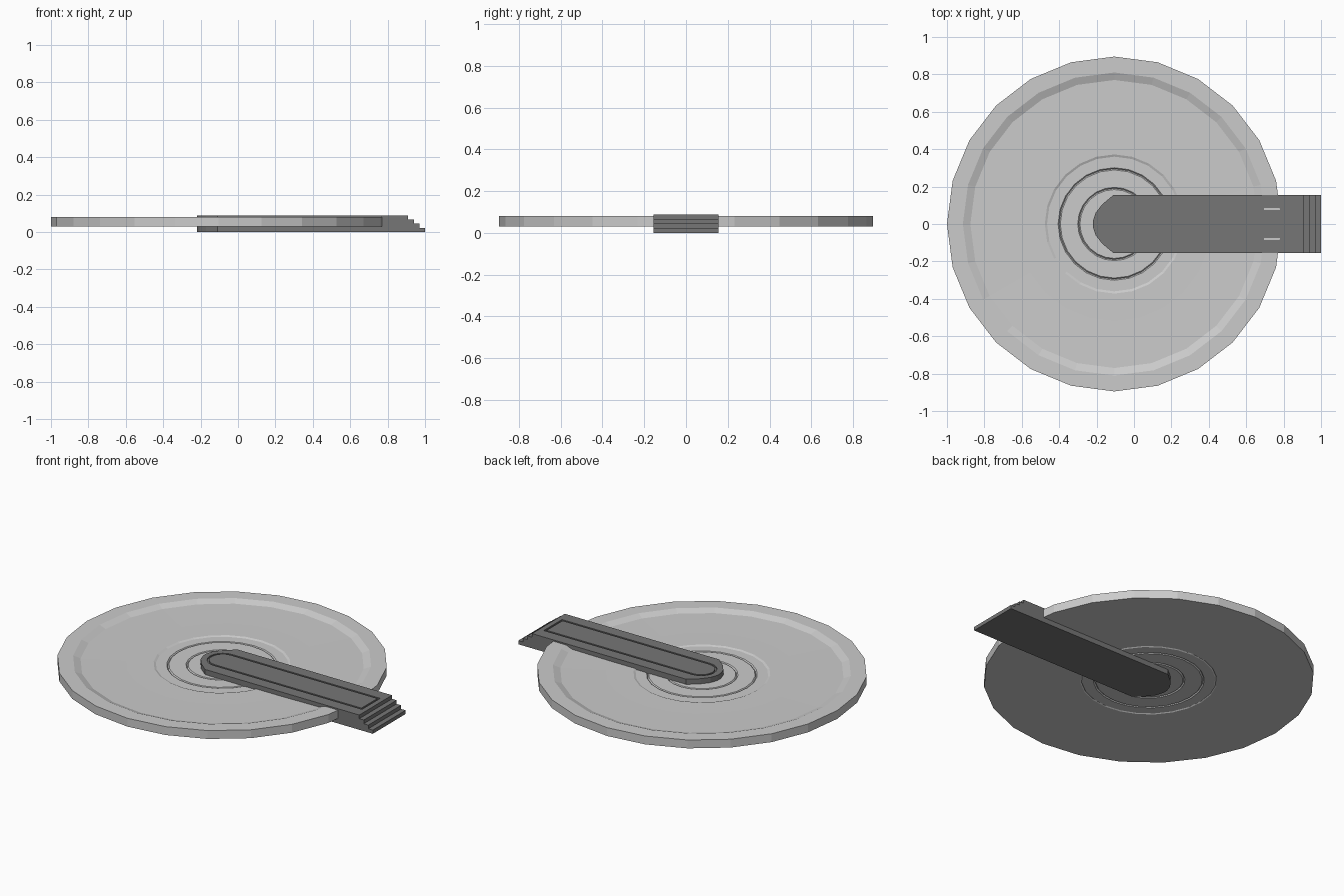
import bpy, bmesh, math
from mathutils import Vector

if "Cube" in bpy.data.objects:
    bpy.data.objects.remove(bpy.data.objects["Cube"])

CX = -0.105          # disc axis
SIDES = 24


def finish(bm, name):
    bmesh.ops.remove_doubles(bm, verts=bm.verts[:], dist=1e-5)
    bmesh.ops.recalc_face_normals(bm, faces=bm.faces[:])
    me = bpy.data.meshes.new(name)
    bm.to_mesh(me)
    bm.free()
    ob = bpy.data.objects.new(name, me)
    bpy.context.collection.objects.link(ob)
    return ob


def lathe(profile, name):
    bm = bmesh.new()
    vs = [bm.verts.new((CX + r, 0, z)) for r, z in profile]
    es = [bm.edges.new(p) for p in zip(vs, vs[1:])]
    bmesh.ops.spin(bm, geom=vs + es, cent=(CX, 0, 0), axis=(0, 0, 1),
                   angle=math.tau, steps=SIDES, use_duplicate=False)
    bmesh.ops.dissolve_degenerate(bm, dist=1e-6, edges=bm.edges[:])
    return finish(bm, name)


def groove(r, z, d):
    """V groove of radius r cut by d, listed from outside to inside."""
    return [(r + 0.006, z), (r, z - d), (r - 0.006, z)]


# Dished disc with raised rim, stepped centre and ring grooves on both faces
FLOOR, LOW, BASE = 0.062, 0.057, 0.03
top = [(0.895, 0.08), (0.81, 0.08), (0.77, 0.065), (0.52, FLOOR),
       (0.372, FLOOR), (0.36, LOW)]
under = [(0.895, BASE), (0.72, BASE), (0.46, BASE)] + groove(0.366, BASE, -0.004)
for r in (0.295, 0.19):
    top += groove(r, LOW, 0.007)
    under += groove(r, BASE, -0.007)
top.append((0, LOW))
under.append((0, BASE))
lathe(under[::-1] + top, "disc")

# Arm: stair-ended side profile, extruded across and trimmed to a rounded tip
HALF, TOP = 0.155, 0.088
side = [(-0.22, 0), (1.0, 0)]
for i, x in enumerate((1.0, 0.97, 0.94, 0.91)):
    z = TOP * (i + 1) / 4
    side += [(x, z * i / (i + 1)), (x, z)] if i else [(x, z)]
side.append((-0.22, TOP))
bm = bmesh.new()
face = bm.faces.new([bm.verts.new((x, -HALF, z)) for x, z in side])
ext = bmesh.ops.extrude_face_region(bm, geom=[face])
bmesh.ops.translate(bm, vec=(0, 2 * HALF, 0),
                    verts=[v for v in ext["geom"] if isinstance(v, bmesh.types.BMVert)])
tip = [(-0.11, 0.155), (-0.17, 0.105), (-0.205, 0.06), (-0.22, 0.015)]
for s in (1, -1):
    for (x0, y0), (x1, y1) in zip(tip, tip[1:]):
        n = Vector((y1 - y0, s * (x0 - x1), 0))
        cut = bmesh.ops.bisect_plane(
            bm, geom=bm.verts[:] + bm.edges[:] + bm.faces[:], dist=1e-6,
            plane_co=(x0, s * y0, 0), plane_no=n, clear_outer=True)
        edges = [e for e in cut["geom_cut"] if isinstance(e, bmesh.types.BMEdge)]
        bmesh.ops.holes_fill(bm, edges=edges, sides=0)
arm = finish(bm, "arm")

# Groove outlining the arm's top panel
def outline(r, x_end):
    pts = [(-0.1 + r * math.cos(a), r * math.sin(a))
           for a in (math.radians(90 + 18 * i) for i in range(11))]
    return pts + [(x_end, -r), (x_end, r)]


bm = bmesh.new()
rings = [[bm.verts.new((x, y, z)) for x, y in outline(r, xe)]
         for r, xe, z in ((0.086, 0.88, TOP - 0.008), (0.086, 0.88, TOP + 0.02),
                          (0.075, 0.869, TOP + 0.02), (0.075, 0.869, TOP - 0.008))]
for a, b in zip(rings, rings[1:] + rings[:1]):
    for i in range(len(a)):
        j = (i + 1) % len(a)
        bm.faces.new((a[i], a[j], b[j], b[i]))
cutter = finish(bm, "groove_cutter")
cutter.hide_render = True
mod = arm.modifiers.new("groove", "BOOLEAN")
mod.operation, mod.solver, mod.object = "DIFFERENCE", "EXACT", cutter
bpy.context.view_layer.objects.active = arm
bpy.ops.object.modifier_apply(modifier=mod.name)
bpy.data.objects.remove(cutter)

# Darker arm
mat = bpy.data.materials.new("dark_grey")
mat.diffuse_color = (0.18, 0.18, 0.18, 1)
mat.use_nodes = True
mat.node_tree.nodes["Principled BSDF"].inputs["Base Color"].default_value = mat.diffuse_color
arm.data.materials.clear()
arm.data.materials.append(mat)
